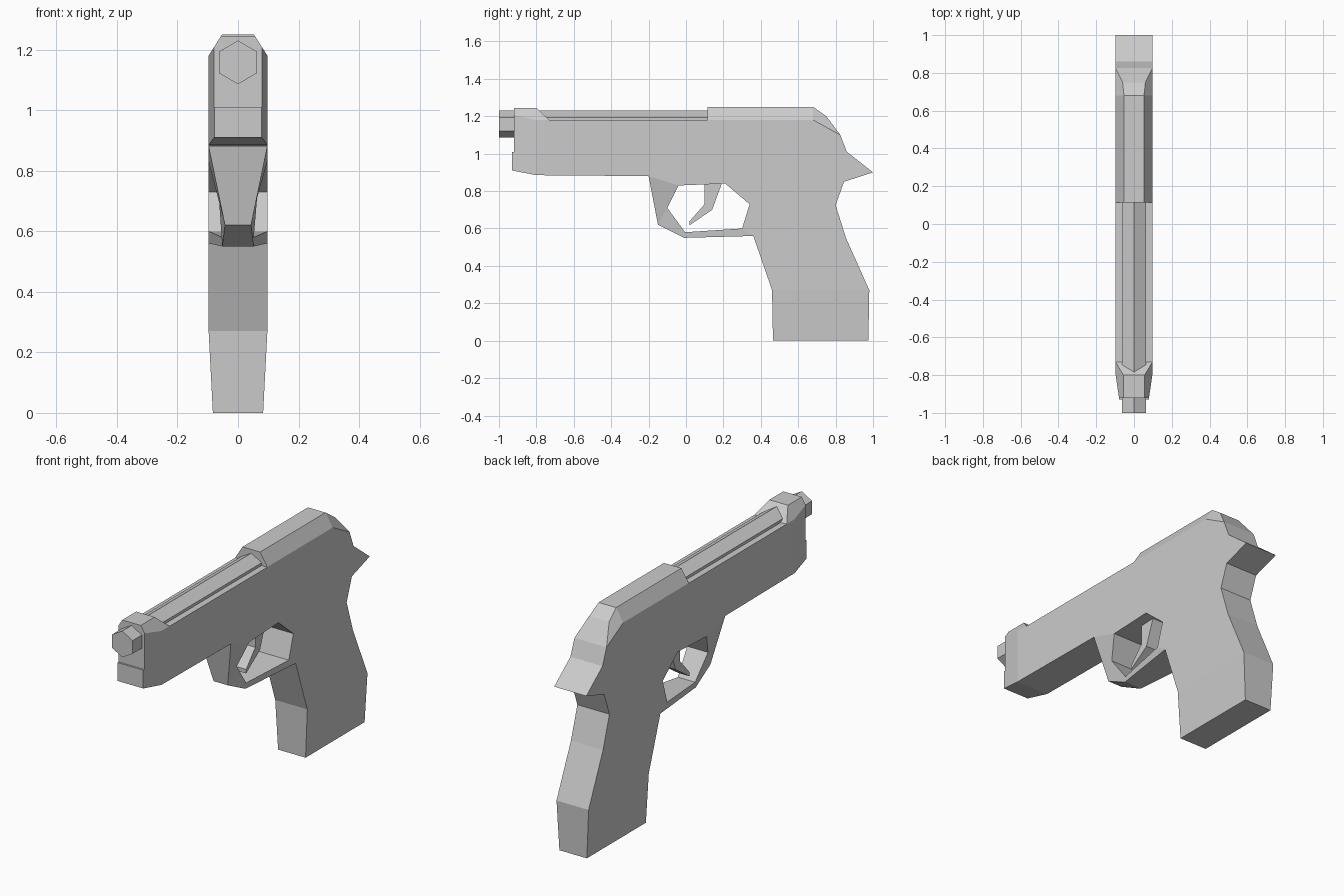
import bpy, bmesh
from mathutils import Vector

if "Cube" in bpy.data.objects:
    bpy.data.objects.remove(bpy.data.objects["Cube"])

W = 0.097  # half width of the body


def finish(bm, name):
    bmesh.ops.recalc_face_normals(bm, faces=bm.faces)
    me = bpy.data.meshes.new(name)
    bm.to_mesh(me)
    bm.free()
    ob = bpy.data.objects.new(name, me)
    bpy.context.collection.objects.link(ob)
    return ob


def extrude_profile(points, half):
    """Side outline in (y, z), extruded symmetrically across x."""
    bm = bmesh.new()
    face = bm.faces.new([bm.verts.new((-half, y, z)) for y, z in points])
    ext = bmesh.ops.extrude_face_region(bm, geom=[face], use_keep_orig=True)
    moved = [g for g in ext["geom"] if isinstance(g, bmesh.types.BMVert)]
    bmesh.ops.translate(bm, verts=moved, vec=(2 * half, 0, 0))
    bmesh.ops.recalc_face_normals(bm, faces=bm.faces)
    return bm


def chamfer(bm, a, b, c):
    """Slice off both sides with the plane through a, b, c and its mirror."""
    a, b, c = Vector(a), Vector(b), Vector(c)
    n = (b - a).cross(c - a).normalized()
    if n.x < 0:
        n.negate()
    for s in (1, -1):
        bmesh.ops.bisect_plane(
            bm, geom=bm.verts[:] + bm.edges[:] + bm.faces[:], dist=1e-4,
            plane_co=(a.x * s, a.y, a.z), plane_no=(n.x * s, n.y, n.z),
            clear_outer=True)
        rim = [e for e in bm.edges if e.is_boundary]
        bmesh.ops.holes_fill(bm, edges=rim, sides=0)


# Slide, frame and grip as one outline
body = extrude_profile([
    (-0.93, 0.91), (-0.80, 0.885), (-0.20, 0.88), (-0.04, 0.83),
    (0.21, 0.84), (0.34, 0.73), (0.30, 0.60), (0.36, 0.56),
    (0.46, 0.27), (0.465, 0.0), (0.975, 0.0), (0.98, 0.27),
    (0.855, 0.55), (0.80, 0.725), (0.845, 0.85), (1.0, 0.90),
    (0.86, 1.01), (0.825, 1.10), (0.75, 1.20), (0.68, 1.25),
    (0.115, 1.25), (0.115, 1.179), (-0.73, 1.179), (-0.80, 1.245),
    (-0.92, 1.245), (-0.92, 1.01), (-0.93, 1.01)], W)
chamfer(body, (W, 0, 1.18), (W, 1, 1.18), (0.053, 0, 1.25))              # top edges
chamfer(body, (W, 0.68, 1.18), (W, 0.825, 1.10), (0.053, 0.68, 1.25))    # rear shoulders
chamfer(body, (W, -0.80, 0), (W, -0.80, 1), (0.078, -0.93, 0))           # nose taper
chamfer(body, (W, 0, 0.27), (W, 1, 0.27), (0.083, 0, 0))                 # grip taper
finish(body, "slide_frame_and_grip")

# Six-sided barrel lying in the open top of the slide
bpy.ops.mesh.primitive_cylinder_add(
    vertices=6, radius=0.072, depth=1.15, location=(0, -0.425, 1.158),
    rotation=(1.5707963, 0, 0))
bpy.context.object.name = "barrel"

# Trigger guard: (outer y, z, half width), (inner y, z, half width)
sections = [
    ((-0.20, 0.88, W), (-0.04, 0.83, W)),
    ((-0.15, 0.62, 0.043), (-0.10, 0.71, 0.063)),
    ((-0.01, 0.55, 0.052), (-0.005, 0.58, 0.052)),
    ((0.36, 0.56, W), (0.30, 0.60, W)),
]
bm = bmesh.new()
rings = []
for (oy, oz, ow), (iy, iz, iw) in sections:
    rings.append([bm.verts.new(p) for p in (
        (-ow, oy, oz), (ow, oy, oz), (iw, iy, iz), (-iw, iy, iz))])
for r, s in zip(rings, rings[1:]):
    for i in range(4):
        j = (i + 1) % 4
        bm.faces.new((r[i], r[j], s[j], s[i]))
finish(bm, "trigger_guard")

# Trigger
finish(extrude_profile([
    (0.10, 0.85), (0.195, 0.85), (0.14, 0.70), (0.02, 0.618),
    (0.02, 0.64), (0.10, 0.73)], 0.035), "trigger")
